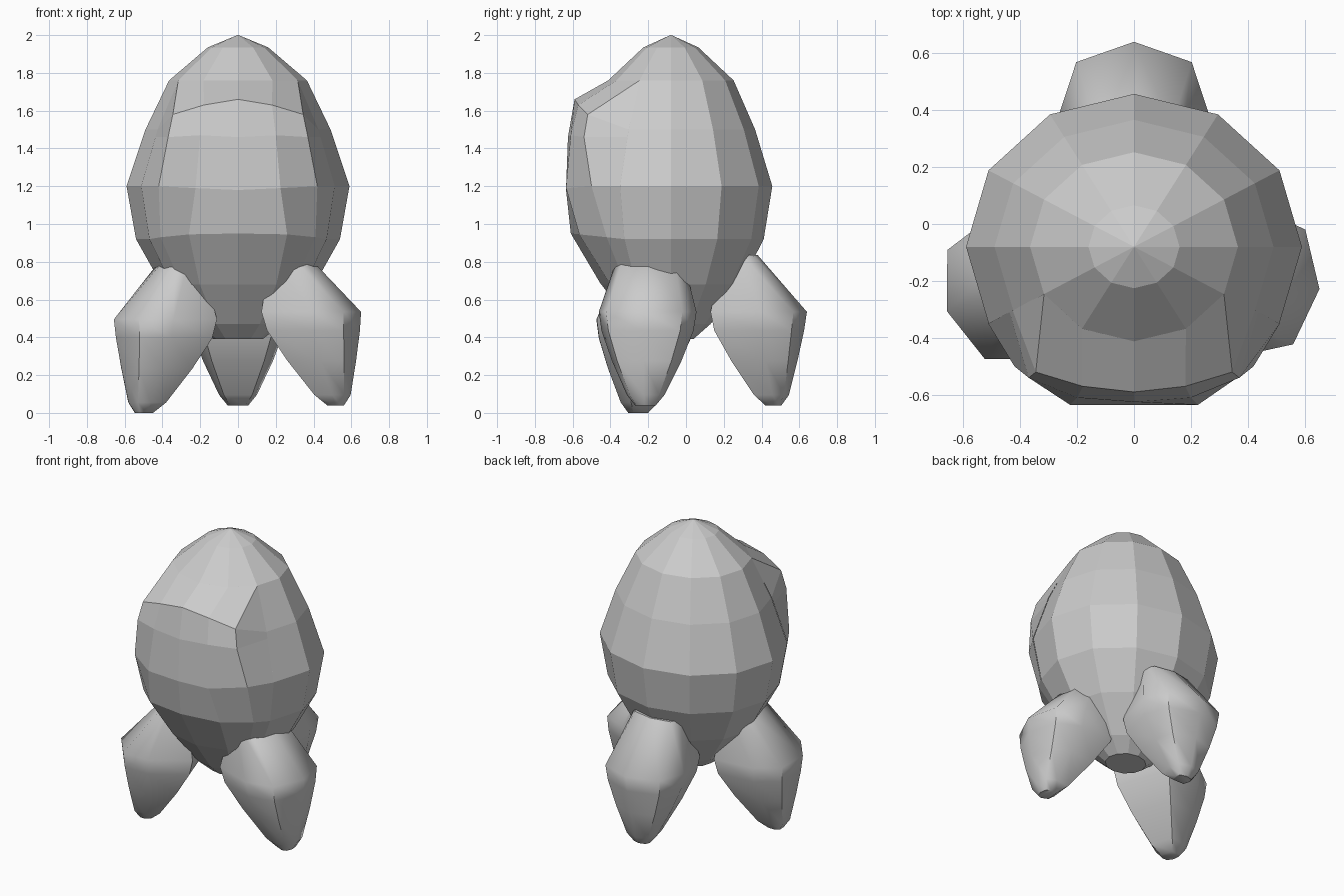
import bpy, bmesh
from math import sin, cos, pi, radians

if "Cube" in bpy.data.objects:
    bpy.data.objects.remove(bpy.data.objects["Cube"])

AXIS_Y = -0.08   # the hull axis sits slightly forward of the origin


def make_object(name, bm):
    bmesh.ops.recalc_face_normals(bm, faces=bm.faces)
    mesh = bpy.data.meshes.new(name)
    bm.to_mesh(mesh)
    bm.free()
    obj = bpy.data.objects.new(name, mesh)
    bpy.context.collection.objects.link(obj)
    return obj


def bridge(bm, a, b, closed=True):
    n = len(a)
    for i in range(n if closed else n - 1):
        j = (i + 1) % n
        bm.faces.new((a[i], a[j], b[j], b[i]))


def loft(name, rings):
    """Closed skin through matching rings of points, capped at both ends."""
    bm = bmesh.new()
    loops = [[bm.verts.new(p) for p in ring] for ring in rings]
    for a, b in zip(loops, loops[1:]):
        bridge(bm, a, b)
    bm.faces.new(loops[0])
    bm.faces.new(loops[-1])
    return make_object(name, bm)


# Hull: twelve-sided egg, slightly flattened front to back
profile = [(0.13, 0.39), (0.23, 0.47), (0.405, 0.68), (0.54, 0.92),
           (0.59, 1.20), (0.49, 1.50), (0.365, 1.76), (0.16, 1.935), (0.003, 2.0)]
loft("hull", [[(r * cos(i * pi / 6), AXIS_Y + 0.91 * r * sin(i * pi / 6), z)
               for i in range(12)] for r, z in profile])

# Front window bulge: half rows from the centre outwards, mirrored in x;
# the outer points lie on the hull so the bulge blends into it
half_rows = [
    [(0, -.412, 1.76), (.1825, -.368, 1.76), (.316, -.246, 1.76), (.318, -.244, 1.755)],
    [(0, -.59, 1.66), (.18, -.57, 1.63), (.345, -.52, 1.58), (.426, -.304, 1.50)],
    [(0, -.625, 1.46), (.20, -.61, 1.47), (.37, -.54, 1.46), (.437, -.31, 1.46)],
    [(0, -.635, 1.18), (.225, -.635, 1.19), (.42, -.50, 1.20), (.512, -.35, 1.20)],
    [(0, -.61, 0.95), (.26, -.565, 0.945), (.41, -.42, 0.93), (.469, -.327, 0.92)],
    [(0, -.45, 0.68), (.203, -.40, 0.68), (.30, -.32, 0.68), (.352, -.265, 0.68)],
]
bm = bmesh.new()
grid = []
for half in half_rows:
    row = [(-x, y, z) for x, y, z in reversed(half[1:])] + half
    grid.append([bm.verts.new(p) for p in row])
for a, b in zip(grid, grid[1:]):
    bridge(bm, a, b, closed=False)
make_object("window_bulge", bm)

# Fins: petal shapes lofted through a seven-point section
section = [(1, 0), (.86, .78), (.52, 1), (0, .75), (0, -.75), (.52, -1), (.86, -.78)]
# height, inner radius, outer radius, half width
fin_rings = [(.84, .27, .45, .17), (.54, .20, .71, .26), (.44, .22, .695, .245),
             (.28, .31, .66, .185), (.10, .43, .615, .10), (.045, .49, .575, .055)]


def fin(name, angle, origin_y, shift, tilt, drop):
    c, s = cos(radians(angle)), sin(radians(angle))
    rings = []
    for z, u0, u1, w in fin_rings:
        lean = shift + tilt * (0.54 - z) / 0.5
        ring = []
        for fu, fv in section:
            u, v = u0 + (u1 - u0) * fu + lean, w * fv
            ring.append((u * c - v * s, origin_y + u * s + v * c, z - drop))
        rings.append(ring)
    obj = loft(name, rings)
    bpy.ops.object.select_all(action='DESELECT')
    obj.select_set(True)
    bpy.context.view_layer.objects.active = obj
    bpy.ops.object.shade_smooth_by_angle(angle=radians(50))


fin("back_fin", 90, AXIS_Y, 0.01, 0.0, 0.005)
fin("left_fin", 199, AXIS_Y, -0.015, 0.015, 0.045)
fin("right_fin", -6, -0.16, -0.055, 0.045, 0.005)
